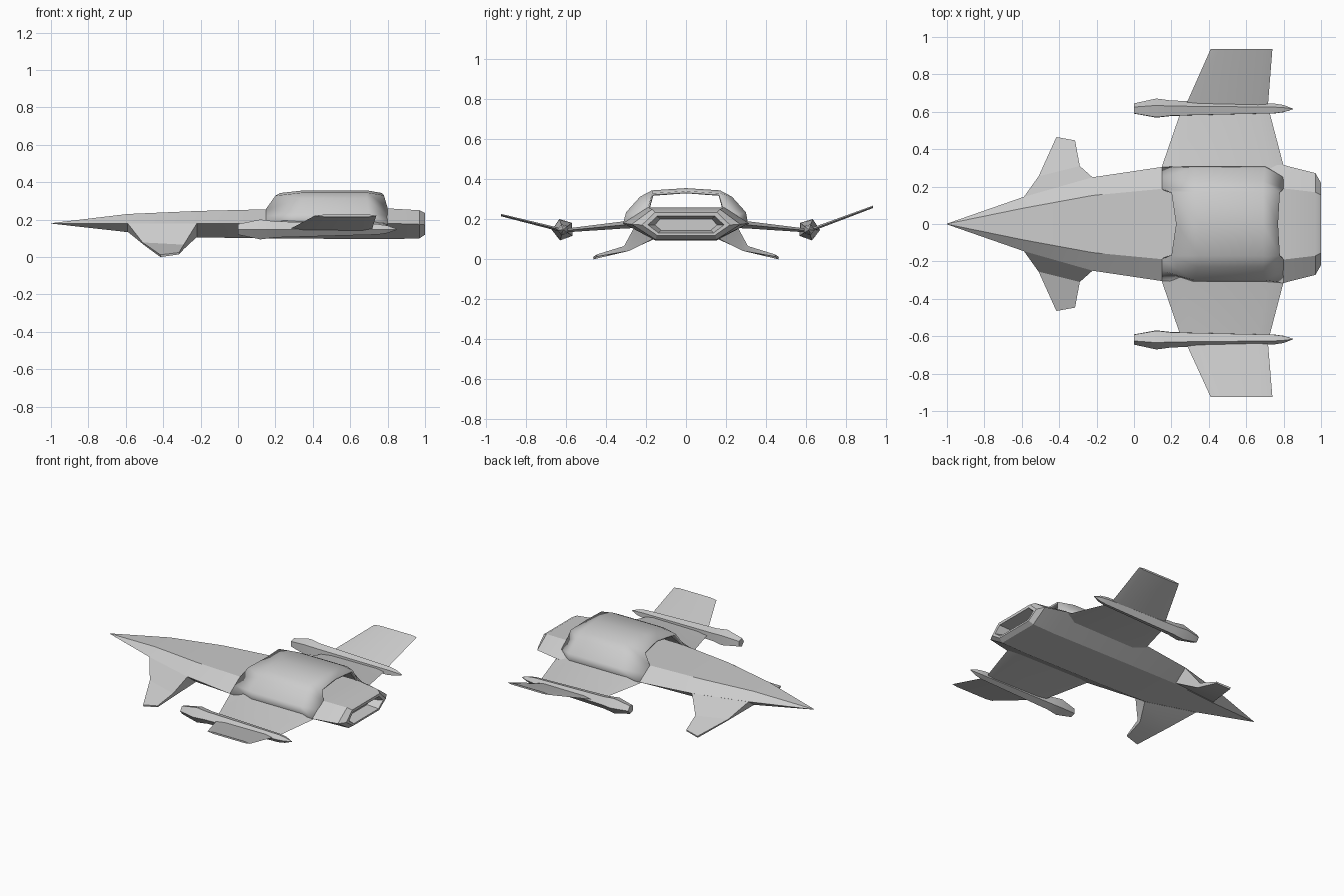
import bpy, bmesh, math

cube = bpy.data.objects.get("Cube")
if cube:
    bpy.data.objects.remove(cube, do_unlink=True)

grey = bpy.data.materials.new("hull_grey")
grey.use_nodes = True
COLOR = (0.6, 0.6, 0.6, 1)
grey.diffuse_color = COLOR
bsdf = grey.node_tree.nodes["Principled BSDF"]
bsdf.inputs["Base Color"].default_value = COLOR
bsdf.inputs["Roughness"].default_value = 0.7


def loft(name, rings, closed=True, caps=True, mirror=False, thickness=0, angle=25):
    """Skin a list of equal-length point rings into one object."""
    bm = bmesh.new()
    rows = [[bm.verts.new(p) for p in r] for r in rings]
    n = len(rows[0])
    for a, b in zip(rows, rows[1:]):
        for i in range(n if closed else n - 1):
            j = (i + 1) % n
            bm.faces.new((a[i], a[j], b[j], b[i]))
    if caps:
        bm.faces.new(rows[0])
        bm.faces.new(rows[-1])
    bmesh.ops.remove_doubles(bm, verts=bm.verts, dist=0.0005)
    bmesh.ops.recalc_face_normals(bm, faces=bm.faces)
    if not closed:  # open shells must face upwards
        if sum(f.normal.z * f.calc_area() for f in bm.faces) < 0:
            bmesh.ops.reverse_faces(bm, faces=bm.faces)
    mesh = bpy.data.meshes.new(name)
    bm.to_mesh(mesh)
    bm.free()
    mesh.materials.append(grey)
    ob = bpy.data.objects.new(name, mesh)
    bpy.context.collection.objects.link(ob)
    if thickness:
        mod = ob.modifiers.new("Shell", 'SOLIDIFY')
        mod.thickness = thickness
        mod.offset = -1
    if mirror:
        mod = ob.modifiers.new("Mirror", 'MIRROR')
        mod.use_axis = (False, True, False)
        mod.use_clip = False
    bpy.ops.object.select_all(action='DESELECT')
    ob.select_set(True)
    bpy.context.view_layer.objects.active = ob
    bpy.ops.object.shade_smooth_by_angle(angle=math.radians(angle))
    return ob


def hexagon(x, top_w, top_z, mid_w, mid_z, low_w, low_z):
    half = [(top_w, top_z), (mid_w, mid_z), (low_w, low_z)]
    return [(x, y, z) for y, z in half] + [(x, -y, z) for y, z in reversed(half)]


# Hull: hexagonal sections from the needle nose to the recessed engine outlet
loft("hull", [hexagon(*s) for s in (
    (-1.00, 0.001, 0.181, 0.002, 0.18, 0.001, 0.179),
    (-0.59, 0.085, 0.23, 0.145, 0.18, 0.08, 0.133),
    (-0.22, 0.153, 0.246, 0.25, 0.18, 0.15, 0.105),
    (0.15, 0.188, 0.255, 0.305, 0.18, 0.155, 0.10),
    (0.80, 0.19, 0.26, 0.315, 0.18, 0.155, 0.095),
    (0.97, 0.17, 0.25, 0.272, 0.175, 0.155, 0.10),
    (1.00, 0.155, 0.235, 0.22, 0.172, 0.145, 0.12),
    (1.00, 0.145, 0.216, 0.19, 0.172, 0.138, 0.132),
    (0.92, 0.13, 0.202, 0.155, 0.172, 0.125, 0.145))])

# Arched cowl: a thin open-ended shell bridging over the hull's back
front = [(0.15, 0.305, 0.18), (0.15, 0.25, 0.218), (0.15, 0.19, 0.257),
         (0.20, 0.17, 0.328), (0.225, 0, 0.342)]
fore = [(0.32, 0.31, 0.18), (0.32, 0.30, 0.235), (0.34, 0.23, 0.313),
        (0.35, 0.17, 0.345), (0.35, 0, 0.356)]
aft = [(0.70, 0.31, 0.18), (0.70, 0.30, 0.235), (0.69, 0.23, 0.313),
       (0.69, 0.17, 0.345), (0.69, 0, 0.356)]
rear = [(0.80, 0.315, 0.18), (0.80, 0.25, 0.22), (0.80, 0.19, 0.262),
        (0.78, 0.17, 0.33), (0.77, 0, 0.342)]
full = [r + [(x, -y, z) for x, y, z in reversed(r[:-1])]
        for r in (front, fore, aft, rear)]
loft("arched_cowl", full, closed=False, caps=False, thickness=0.012, angle=35)


def aerofoil(lead, trail, y, z, t):
    """Flat wing section with tapered leading and trailing edges."""
    c = trail - lead
    return [(lead, y, z), (lead + 0.15 * c, y, z + t), (trail - 0.12 * c, y, z + t),
            (trail, y, z), (trail - 0.12 * c, y, z - t), (lead + 0.15 * c, y, z - t)]


# Inner wings slope gently down from the hull to the pods
loft("inner_wing", [aerofoil(0.13, 0.805, 0.26, 0.178, 0.022),
                    aerofoil(0.15, 0.80, 0.31, 0.172, 0.018),
                    aerofoil(0.255, 0.72, 0.615, 0.143, 0.009)], mirror=True)

# Outer wings rise from the pods; the two sides sit at different angles
for name, side, tip_y, tip_z in (("left", 1, 0.935, 0.262), ("right", -1, 0.925, 0.221)):
    loft("outer_wing_" + name, [aerofoil(0.27, 0.715, side * 0.62, 0.145, 0.009),
                                aerofoil(0.41, 0.74, side * tip_y, tip_z, 0.006)])

# Wing pods: five-sided, swollen near the front and pointed at the back
pod = []
for x, r in ((0, 0.03), (0.12, 0.056), (0.20, 0.045), (0.75, 0.029), (0.80, 0.021), (0.85, 0.002)):
    pod.append([(x, 0.615 + r * math.cos(a), 0.148 + r * math.sin(a))
                for a in (math.radians(70 + 72 * k) for k in range(5))])
loft("wing_pod", pod, mirror=True)

# Front fins: thick roots under the hull sides, bending out to flat tips
loft("front_fin", [
    [(-0.59, 0.143, 0.18), (-0.22, 0.248, 0.18), (-0.22, 0.155, 0.107), (-0.59, 0.085, 0.135)],
    [(-0.51, 0.255, 0.078), (-0.29, 0.31, 0.066), (-0.29, 0.285, 0.042), (-0.50, 0.245, 0.062)],
    [(-0.415, 0.465, 0.012), (-0.315, 0.447, 0.024), (-0.315, 0.445, 0.014), (-0.415, 0.462, 0.0)],
], mirror=True)
